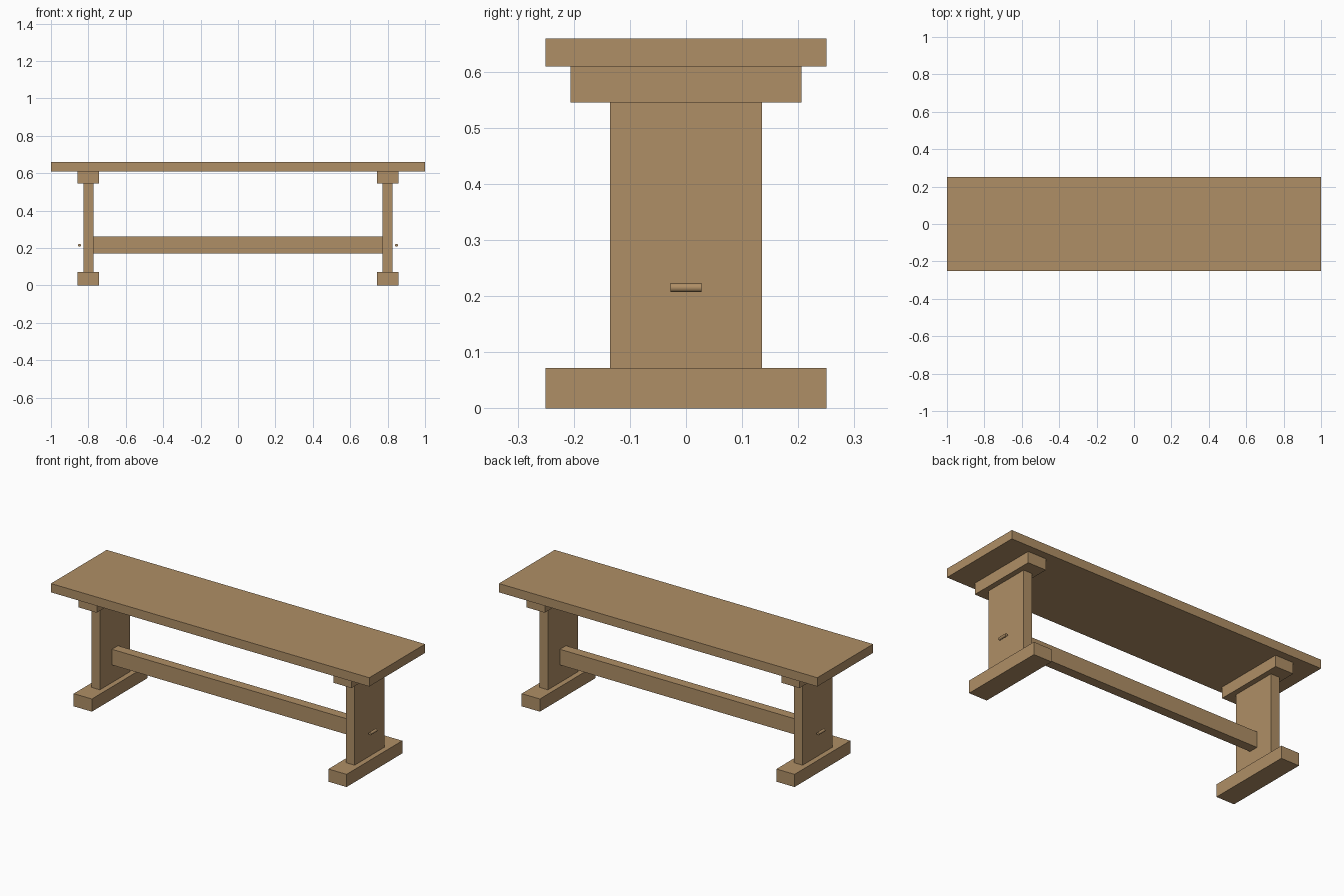
import bpy
import math

cube = bpy.data.objects.get("Cube")
if cube:
    bpy.data.objects.remove(cube, do_unlink=True)

# Plain wood
wood = bpy.data.materials.new("light_wood")
wood.use_nodes = True
colour = (0.43, 0.274, 0.133, 1)
wood.diffuse_color = colour
wood.node_tree.nodes["Principled BSDF"].inputs["Base Color"].default_value = colour


def box(name, x, half_x, half_y, bottom, top):
    """Board centred on y = 0, spanning bottom to top."""
    bpy.ops.mesh.primitive_cube_add(size=2, location=(x, 0, (bottom + top) / 2))
    board = bpy.context.object
    board.name = name
    board.scale = (half_x, half_y, (top - bottom) / 2)
    bpy.ops.object.transform_apply(location=False, rotation=False, scale=True)
    board.data.materials.append(wood)


# Seat and the long rail between the legs
box("seat", 0, 1.0, 0.25, 0.609, 0.659)
box("stretcher", 0, 0.774, 0.027, 0.172, 0.261)

# Trestle at each end: foot, post, cap and locking peg
for side, sign in (("left", 1), ("right", -1)):
    x = 0.8 * sign
    box(side + "_foot", x, 0.057, 0.25, 0, 0.072)
    box(side + "_post", x, 0.027, 0.135, 0.072, 0.545)
    box(side + "_cap", x, 0.057, 0.206, 0.545, 0.609)

    bpy.ops.mesh.primitive_cylinder_add(
        vertices=24, radius=0.008, depth=0.056,
        location=(0.848 * sign, 0, 0.215), rotation=(math.pi / 2, 0, 0))
    peg = bpy.context.object
    peg.name = side + "_peg"
    peg.data.materials.append(wood)
    bpy.ops.object.shade_smooth_by_angle(angle=math.radians(40))
